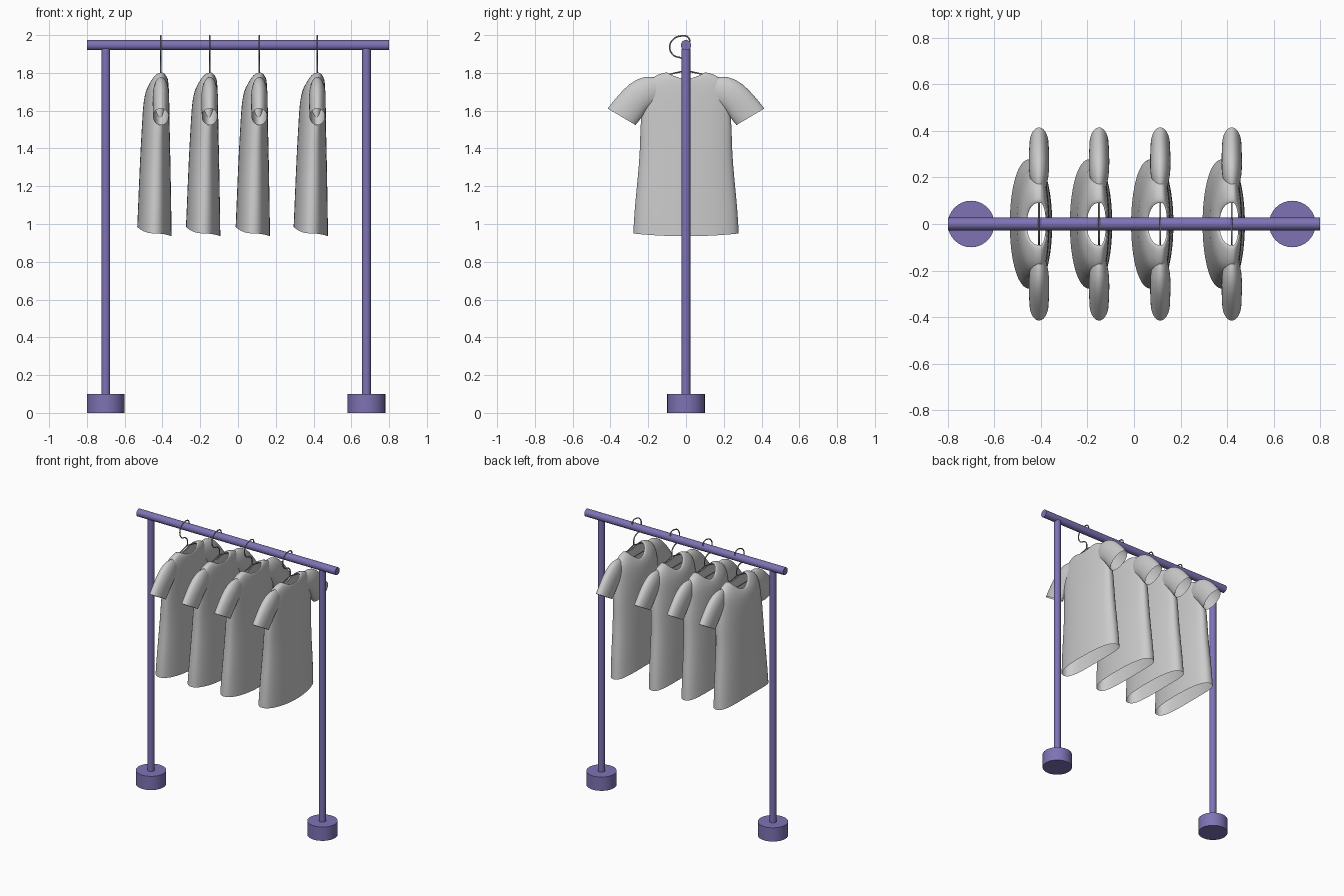
import bpy, math
from mathutils import Vector

if "Cube" in bpy.data.objects:
    bpy.data.objects.remove(bpy.data.objects["Cube"])


def material(name, color):
    m = bpy.data.materials.new(name)
    m.use_nodes = True
    m.diffuse_color = color
    m.node_tree.nodes["Principled BSDF"].inputs["Base Color"].default_value = color
    return m


purple = material("purple paint", (0.21, 0.17, 0.46, 1))
cloth = material("grey cloth", (0.6, 0.6, 0.6, 1))
wire = material("hanger wire", (0.3, 0.3, 0.3, 1))


def cylinder(name, radius, depth, loc, rot=(0, 0, 0)):
    bpy.ops.mesh.primitive_cylinder_add(vertices=32, radius=radius, depth=depth,
                                        location=loc, rotation=rot)
    ob = bpy.context.object
    ob.name = name
    ob.data.materials.append(purple)
    bpy.ops.object.shade_smooth_by_angle()


def loft(rings):
    """Join closed rings of equal size into an open tube."""
    n = len(rings[0])
    verts = [p for ring in rings for p in ring]
    faces = [(r * n + i, r * n + (i + 1) % n, (r + 1) * n + (i + 1) % n, (r + 1) * n + i)
             for r in range(len(rings) - 1) for i in range(n)]
    return verts, faces


def cloth_object(name, rings, x):
    mesh = bpy.data.meshes.new(name)
    verts, faces = loft(rings)
    mesh.from_pydata(verts, [], faces)
    mesh.materials.append(cloth)
    mesh.shade_smooth()
    ob = bpy.data.objects.new(name, mesh)
    ob.location.x = x
    bpy.context.collection.objects.link(ob)
    sub = ob.modifiers.new("smooth", "SUBSURF")
    sub.levels = sub.render_levels = 1


def torso_ring(z, rise_front, rise_back, front, back, half_y, seam):
    ring = []
    for i in range(32):
        a = math.tau * i / 32
        c, s = math.cos(a), math.sin(a)
        reach, rise = (back - seam, rise_back) if c > 0 else (front - seam, rise_front)
        ring.append((seam + reach * abs(c) ** 0.85, half_y * s, z + rise * c * c))
    return ring


def sleeve_ring(top, bottom, half_x, side):
    t, b = Vector((0, *top)), Vector((0, *bottom))
    ring = []
    for i in range(20):
        a = side * math.tau * i / 20
        p = (t + b) / 2 + (t - b) / 2 * math.cos(a)
        ring.append((half_x * math.sin(a), side * p.y, p.z))
    return ring


def wire_curve(name, points, x, smooth, cyclic=False):
    curve = bpy.data.curves.new(name, "CURVE")
    curve.dimensions = "3D"
    curve.bevel_depth = 0.004
    curve.bevel_resolution = 2
    curve.use_fill_caps = True
    sp = curve.splines.new("BEZIER")
    sp.bezier_points.add(len(points) - 1)
    for bp, (y, z) in zip(sp.bezier_points, points):
        bp.co = (0, y, z)
        bp.handle_left_type = bp.handle_right_type = "AUTO" if smooth else "VECTOR"
    sp.use_cyclic_u = cyclic
    sp.resolution_u = 6
    curve.materials.append(wire)
    ob = bpy.data.objects.new(name, curve)
    ob.location.x = x
    bpy.context.collection.objects.link(ob)


# Rack: rail, two posts and their round feet
cylinder("top_rail", 0.027, 1.6, (0, 0, 1.947), (0, math.pi / 2, 0))
for side, x in (("right", -0.7), ("left", 0.68)):
    cylinder(side + "_post", 0.0235, 1.84, (x, 0, 1.01))
    cylinder(side + "_foot", 0.1, 0.1, (x, 0, 0.05))

# Torso from hem to collar: side height, front and back rise, front x, back x, half width, seam x
TORSO = [
    (0.95, 0.035, -0.015, -0.126, 0.057, 0.281, -0.035),
    (1.08, 0.02, 0, -0.121, 0.055, 0.274, -0.03),
    (1.25, 0, 0, -0.115, 0.052, 0.256, -0.025),
    (1.4, 0, 0, -0.108, 0.049, 0.244, -0.02),
    (1.52, 0, 0, -0.101, 0.046, 0.244, -0.012),
    (1.62, -0.01, 0, -0.096, 0.045, 0.232, -0.005),
    (1.7, -0.04, -0.01, -0.09, 0.043, 0.222, 0),
    (1.757, -0.055, -0.025, -0.081, 0.041, 0.203, 0),
    (1.79, -0.065, -0.03, -0.071, 0.038, 0.16, 0.003),
    (1.806, -0.065, -0.032, -0.06, 0.035, 0.102, 0.003),
    (1.798, -0.065, -0.032, -0.053, 0.029, 0.092, 0.003),
]
# Sleeve from shoulder to cuff: top point, bottom point, half thickness
SLEEVE = [
    ((0.15, 1.775), (0.16, 1.63), 0.03),
    ((0.22, 1.788), (0.193, 1.617), 0.043),
    ((0.3, 1.747), (0.22, 1.585), 0.045),
    ((0.365, 1.677), (0.243, 1.55), 0.044),
    ((0.416, 1.612), (0.266, 1.523), 0.042),
]
HOOK = [(0.022, 1.965), (0.01, 1.99), (-0.03, 1.995), (-0.07, 1.975), (-0.086, 1.94),
        (-0.068, 1.895), (-0.02, 1.875), (0, 1.85), (0, 1.812)]
FRAME = [(0, 1.812), (0.1, 1.79), (0.19, 1.74), (0.19, 1.725), (-0.19, 1.725),
         (-0.19, 1.74), (-0.1, 1.79)]

# Four shirts on their hangers
for n, x in enumerate((-0.408, -0.15, 0.113, 0.42), 1):
    cloth_object(f"shirt_{n}_torso", [torso_ring(*row) for row in TORSO], x)
    for name, side in (("back", 1), ("front", -1)):
        cloth_object(f"shirt_{n}_{name}_sleeve", [sleeve_ring(*row, side) for row in SLEEVE], x)
    wire_curve(f"hanger_{n}_hook", HOOK, x, True)
    wire_curve(f"hanger_{n}_frame", FRAME, x, False, True)
